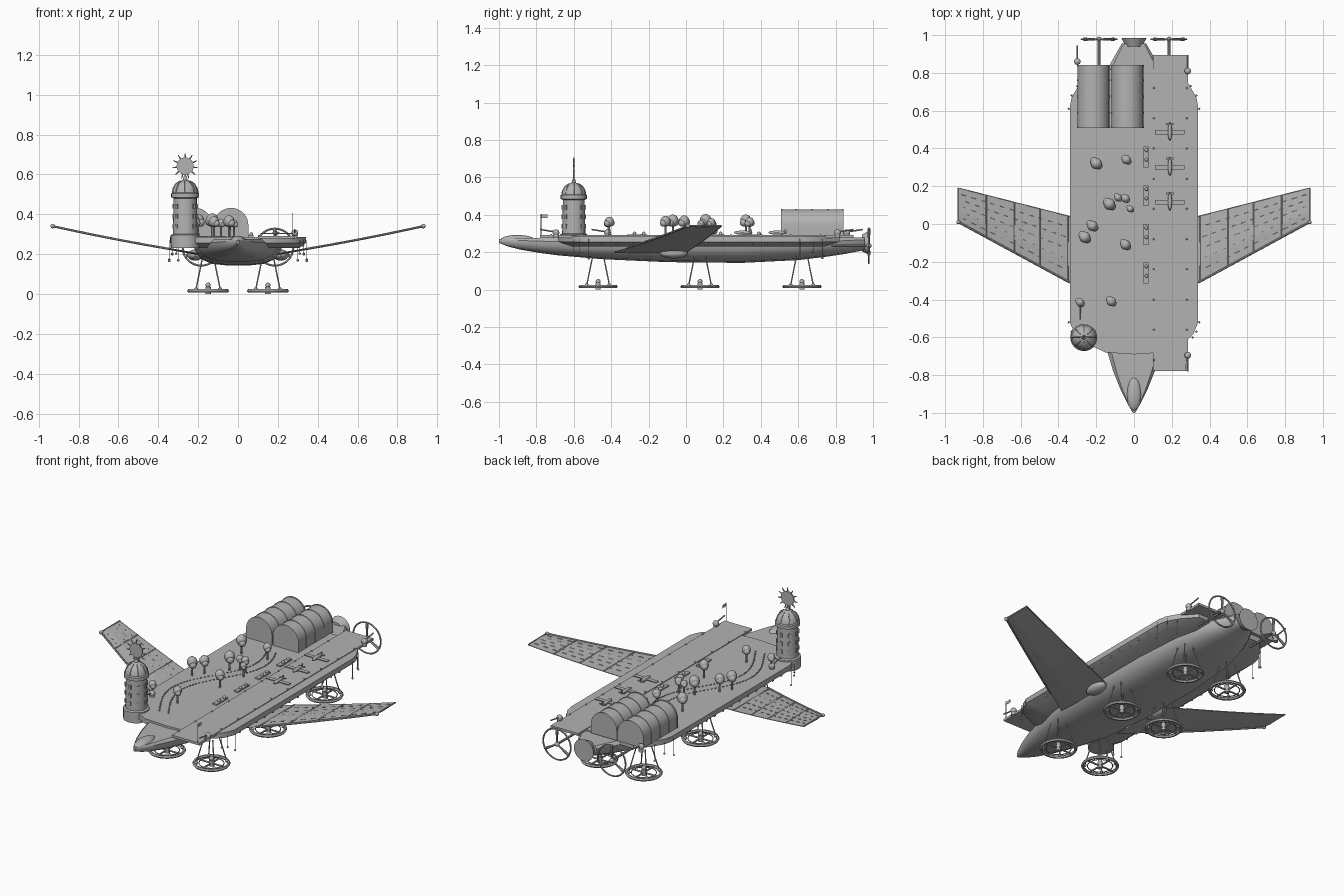
import bpy, bmesh, math
from math import sin, cos, pi
from mathutils import Vector, Matrix

cube = bpy.data.objects.get("Cube")
if cube:
    bpy.data.objects.remove(cube, do_unlink=True)

grey = bpy.data.materials.new("plain_grey")
grey.use_nodes = True
grey.diffuse_color = (0.45, 0.45, 0.45, 1)
grey.node_tree.nodes["Principled BSDF"].inputs["Base Color"].default_value = (0.45, 0.45, 0.45, 1)
DECK = 0.287


def finish(name, bm, smooth=True):
    bmesh.ops.recalc_face_normals(bm, faces=bm.faces)
    mesh = bpy.data.meshes.new(name)
    bm.to_mesh(mesh)
    bm.free()
    mesh.materials.append(grey)
    ob = bpy.data.objects.new(name, mesh)
    bpy.context.collection.objects.link(ob)
    if smooth:
        bpy.ops.object.select_all(action='DESELECT')
        ob.select_set(True)
        bpy.context.view_layer.objects.active = ob
        bpy.ops.object.shade_smooth_by_angle(angle=math.radians(35))
    return ob


def box(bm, c, size):
    bmesh.ops.create_cube(bm, size=1, matrix=Matrix.Translation(c) @ Matrix.Diagonal((*size, 1)))


def ball(bm, c, r, seg=12):
    r = r if isinstance(r, tuple) else (r, r, r)
    bmesh.ops.create_uvsphere(bm, u_segments=seg, v_segments=seg // 2 + 2, radius=1,
                              matrix=Matrix.Translation(c) @ Matrix.Diagonal((*r, 1)))


def tube(bm, p, q, r, r2=None, seg=8):
    p, q = Vector(p), Vector(q)
    rot = Vector((0, 0, 1)).rotation_difference(q - p).to_matrix().to_4x4()
    bmesh.ops.create_cone(bm, cap_ends=True, segments=seg, radius1=r, radius2=r if r2 is None else r2,
                          depth=(q - p).length, matrix=Matrix.Translation((p + q) / 2) @ rot)


def ring(bm, c, major, minor, axis):
    # circle lies in the plane holding x and the axis, then spins about the axis
    c, axis = Vector(c), Vector(axis)
    vs = [bm.verts.new(c + Vector((major + minor * cos(a), 0, 0)) + axis * minor * sin(a))
          for a in (i * pi / 3 for i in range(6))]
    es = [bm.edges.new((vs[i - 1], vs[i])) for i in range(6)]
    bmesh.ops.spin(bm, geom=vs + es, cent=c, axis=axis, angle=2 * pi, steps=28, use_merge=True)


def loft(bm, loops):
    rows = [[bm.verts.new(p) for p in loop] for loop in loops]
    n = len(rows[0])
    for a, b in zip(rows, rows[1:]):
        for i in range(n):
            bm.faces.new((a[i - 1], a[i], b[i], b[i - 1]))
    bm.faces.new(rows[0])
    bm.faces.new(rows[-1])


# Hull: y, half width, bottom, top
stations = [(-1, .006, .25, .27), (-.95, .035, .23, .274), (-.88, .07, .213, .275), (-.78, .11, .196, .275),
            (-.68, .14, .183, .275), (-.45, .2, .163, .275), (-.1, .22, .147, .275), (.3, .22, .143, .275),
            (.6, .2, .158, .275), (.75, .165, .176, .277), (.85, .125, .191, .28), (.955, .065, .212, .28)]
section = [(.85, 1), (1, .8), (.98, .55), (.85, .25), (.6, .06), (.25, 0)]
section += [(-x, z) for x, z in reversed(section)]
bm = bmesh.new()
loft(bm, [[(x * w, y, lo + z * (hi - lo)) for x, z in section] for y, w, lo, hi in stations])
finish("hull", bm)

bm = bmesh.new()
ball(bm, (0, -.9, .268), (.038, .09, .024), 20)
finish("cockpit", bm)
bm = bmesh.new()
tube(bm, (0, .94, .25), (0, .985, .25), .045, .066, 24)
finish("stern_cap", bm)

# Main deck with an undercut rim
half = [(.15, -.68), (.27, -.625), (.315, -.58), (.34, -.52), (.34, .62), (.33, .67), (.29, .74), (.22, .82)]
outline = [(0, -.69)] + half + [(-x, y) for x, y in reversed(half)]
bm = bmesh.new()
loft(bm, [[(x * k, y * k, z) for x, y in outline] for k, z in ((1, DECK), (1, .256), (.9, .23))])
finish("main_deck", bm)

# Runway strip with edge lamps
bm = bmesh.new()
box(bm, (.1925, .058, .284), (.185, 1.675, .014))
finish("runway", bm, False)
bm = bmesh.new()
for i in range(10):
    for x in (.105, .28):
        ball(bm, (x, -.72 + i * .16, .292), .005, 8)
for i in range(13):
    for s in (-1, 1):
        ball(bm, (s * .326, -.45 + i * .08, .245), .007, 8)
finish("deck_lamps", bm)

# Dotted garden paths
bm = bmesh.new()
for i in range(50):
    y = -.55 + i * .02
    for off in (-.03, .03):
        box(bm, (-.13 + off + .1 * sin(y * 6), y, DECK + .002), (.005, .01, .004))
finish("garden_paths", bm, False)

# Wings with ribs, edge spars and slat seams
def wing_point(side, s, chord, up=0):
    lead, trail = -.31 + .32 * s, .04 + .15 * s
    return Vector((side * (.34 + .59 * s), lead + (trail - lead) * chord, .225 + .1 * s + .015 * s * abs(s) + up))


for side, label in ((1, "left"), (-1, "right")):
    bm = bmesh.new()
    spans = [-.24, 0, .25, .5, .75, 1]
    loft(bm, [[wing_point(side, s, c, u) for c, u in ((0, 0), (.3, .005), (1, .002), (1, -.002), (.3, -.005))]
              for s in spans])
    finish(label + "_wing", bm, False)
    bm = bmesh.new()
    for a, b in zip(spans[1:], spans[2:]):
        for c in (0, 1):
            tube(bm, wing_point(side, a, c), wing_point(side, b, c), .006 - .003 * c)
    for s in (.02, .27, .5, .75, 1):
        tube(bm, wing_point(side, s, 0, .003), wing_point(side, s, 1, .002), .004)
    for row in range(1, 6):
        for k in range(11):
            s = .04 + k * .086 + .03 * (row % 2)
            tube(bm, wing_point(side, s, row / 6, .004), wing_point(side, s + .04, row / 6, .004), .002, seg=4)
    ball(bm, wing_point(side, 1, 0), .011)
    finish(label + "_wing_frame", bm)
    bm = bmesh.new()
    ball(bm, (side * .215, -.065, .195), (.04, .075, .028), 18)
    finish(label + "_wing_root_pod", bm)

    # Tail propellers inside guard rings
    hub = Vector((side * .185, .978, .235))
    bm = bmesh.new()
    ring(bm, hub, .093, .005, (0, 1, 0))
    tube(bm, hub - Vector((0, .2, 0)), hub + Vector((0, .01, 0)), .007)
    ball(bm, hub, .014)
    for k in range(3):
        a = k * 2 * pi / 3 + pi / 2
        tube(bm, hub, hub + Vector((cos(a), 0, sin(a))) * .093, .004, .009)
    finish(label + "_tail_propeller", bm)

    # Lift rotors on splayed struts
    for n, y in enumerate((-.47, .075, .62)):
        c = Vector((side * .15, y, .016))
        bm = bmesh.new()
        ring(bm, c, .096, .009, (0, 0, 1))
        ring(bm, c, .07, .003, (0, 0, 1))
        tube(bm, c - Vector((0, 0, .016)), c + Vector((0, 0, .02)), .014, seg=12)
        ball(bm, c + Vector((0, 0, .028)), .013)
        for k in range(4):
            a = k * pi / 2
            d = Vector((cos(a), sin(a), 0))
            tube(bm, c, c + d * .096, .005)
            e = Vector((cos(a + pi / 4), sin(a + pi / 4), 0))
            tube(bm, c + e * .088, c + e * .042 + Vector((0, 0, .16)), .0035)
            ball(bm, c + e * .085 + Vector((0, 0, .008)), .01, 8)
        finish(f"{label}_lift_rotor_{n + 1}", bm)

    # Hanging mooring lines at the deck corners
    bm = bmesh.new()
    for x, y in ((.345, -.52), (.33, -.57), (.31, -.6), (.345, .61), (.33, .68), (.3, .73)):
        drop = .185 + .02 * sin(y * 40)
        tube(bm, (side * x, y, .27), (side * x, y, drop), .002, seg=5)
        ball(bm, (side * x, y, drop), .006, 8)
    finish(label + "_mooring_lines", bm)

# Vaulted hangars with roof bands
for n, x in enumerate((-.215, -.035)):
    bm = bmesh.new()
    for y0, y1, g in [(.51, .84, 0)] + [(y - .004, y + .004, .003) for y in (.513, .59, .675, .76, .837)]:
        r = .084 + g
        arch = [(x + r, DECK)] + [(x + r * cos(k * pi / 16), .345 + r * sin(k * pi / 16)) for k in range(17)]
        arch.append((x - r, DECK))
        loft(bm, [[(px, y, pz) for px, pz in arch] for y in (y0, y1)])
    finish(f"hangar_{n + 1}", bm)

# Watch tower: lathed profile, windows, dome ribs and sun emblem
tx, ty = -.265, -.6
profile = [(.073, .23), (.073, .295), (.062, .3), (.058, .48), (.07, .485), (.07, .505), (.064, .51), (.06, .53),
           (.046, .553), (.025, .567), (.012, .572), (.008, .59)]
bm = bmesh.new()
loft(bm, [[(tx + r * cos(k * pi / 12), ty + r * sin(k * pi / 12), z) for k in range(24)] for r, z in profile])
finish("tower", bm)
bm = bmesh.new()
for k in range(8):
    d = Vector((cos(k * pi / 4), sin(k * pi / 4), 0))
    for z in (.34, .39, .44):
        rot = Matrix.Rotation(k * pi / 4, 4, 'Z')
        bmesh.ops.create_cube(bm, size=1, matrix=Matrix.Translation(Vector((tx, ty, z)) + d * .06)
                              @ rot @ Matrix.Diagonal((.009, .014, .024, 1)))
    for (r0, z0), (r1, z1) in zip(profile[6:], profile[7:10]):
        tube(bm, Vector((tx, ty, z0)) + d * r0, Vector((tx, ty, z1)) + d * r1, .003, seg=5)
finish("tower_windows_and_ribs", bm, False)
bm = bmesh.new()
sun = Vector((tx, ty, .642))
tube(bm, (tx, ty, .57), sun, .004)
tube(bm, sun - Vector((0, .004, 0)), sun + Vector((0, .004, 0)), .043, seg=24)
for k in range(11):
    d = Vector((sin(k * 2 * pi / 11), 0, cos(k * 2 * pi / 11)))
    tube(bm, sun + d * .04, sun + d * .066, .005, .002, 6)
finish("sun_emblem", bm)

# Trees
spots = [(-.2, .32), (-.04, .34), (-.085, .14), (-.045, .135), (-.02, .08), (-.13, .105), (-.22, -.01),
         (-.26, -.07), (-.045, -.11), (-.12, -.41), (-.285, -.415)]
for n, (x, y) in enumerate(spots):
    r = (.03, .024, .02, .022, .018, .031, .028, .03, .027, .025, .022)[n]
    z = .33 + r * 1.3
    bm = bmesh.new()
    tube(bm, (x, y, DECK), (x, y, z), .006, .004)
    ball(bm, (x, y, z), (r, r, r * 1.1), 12)
    ball(bm, (x + r * .45, y - r * .4, z - r * .35), r * .7, 10)
    ball(bm, (x - r * .4, y + r * .4, z - r * .2), r * .75, 10)
    finish(f"tree_{n + 1}", bm)

# Parked aeroplanes
for n, y in enumerate((.49, .305, .12)):
    bm = bmesh.new()
    ball(bm, (.19, y, .305), (.011, .05, .011), 12)
    box(bm, (.19, y - .005, .304), (.155, .024, .004))
    box(bm, (.19, y + .04, .306), (.04, .012, .003))
    box(bm, (.19, y + .042, .313), (.003, .012, .016))
    finish(f"parked_plane_{n + 1}", bm)

# Service hatches beside the runway
for n, y in enumerate((.355, .15, -.055, -.26)):
    bm = bmesh.new()
    box(bm, (.063, y, DECK + .004), (.028, .11, .008))
    for off in (-.015, .035):
        ball(bm, (.066, y + off, .3), .01, 10)
    finish(f"service_hatch_{n + 1}", bm)

# Gun turrets
for n, (x, y, d) in enumerate(((-.3, .86, 1), (.285, .81, 1), (.285, -.695, -1), (-.285, -.42, -1))):
    bm = bmesh.new()
    tube(bm, (x, y, .275), (x, y, .3), .014, seg=12)
    ball(bm, (x, y, .305), .018, 14)
    tube(bm, (x, y, .308), (x, y + d * .085, .322), .004)
    finish(f"gun_turret_{n + 1}", bm)

# Flag at the bow end of the runway
bm = bmesh.new()
tube(bm, (.272, -.775, .285), (.272, -.775, .405), .002, seg=6)
box(bm, (.272, -.757, .393), (.002, .034, .018))
finish("bow_flag", bm, False)
